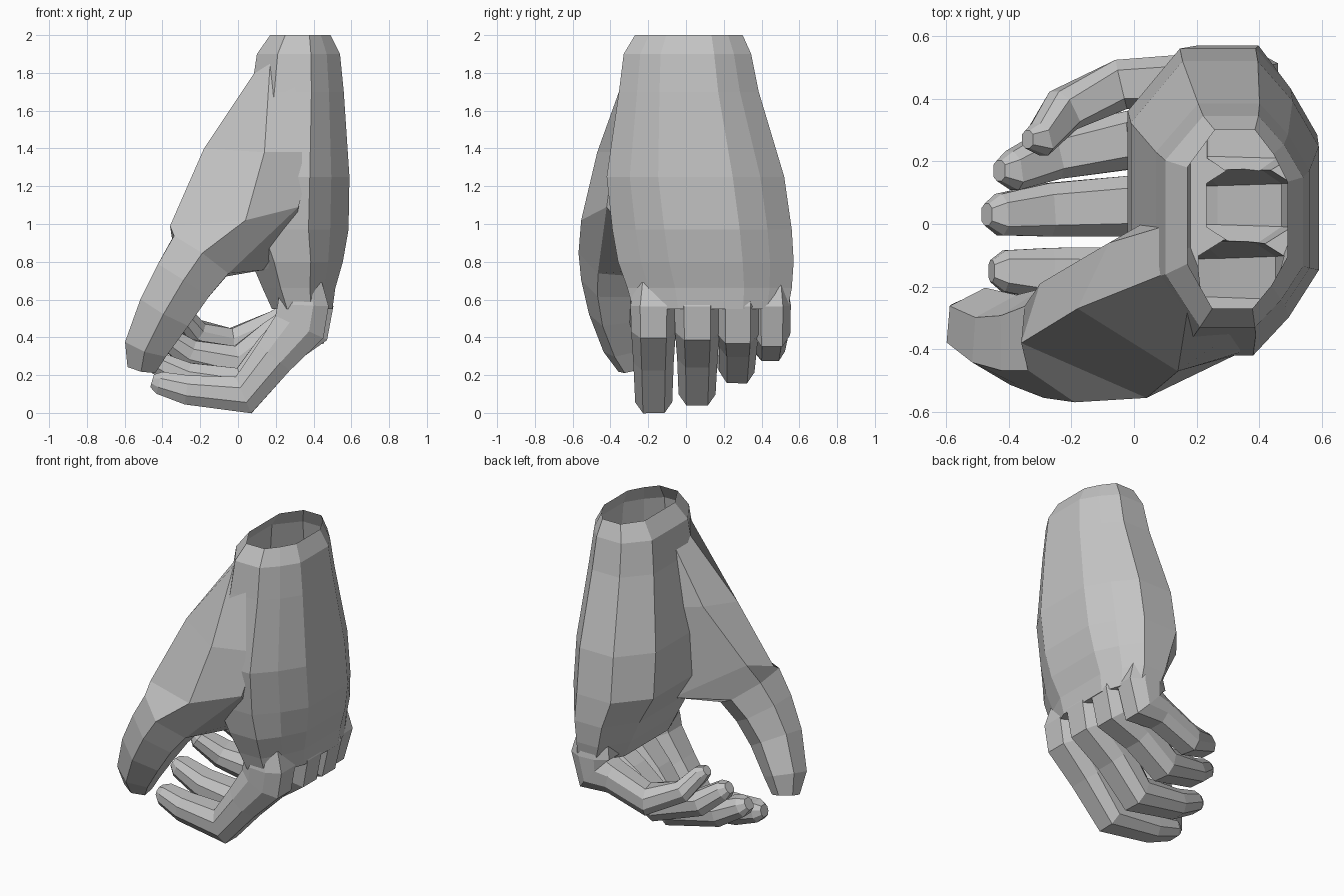
import bpy, bmesh
from mathutils import Vector

cube = bpy.data.objects.get("Cube")
if cube:
    bpy.data.objects.remove(cube, do_unlink=True)

grey = bpy.data.materials.new("plain grey")
grey.use_nodes = True
COLOUR = (0.55, 0.55, 0.55, 1)
grey.diffuse_color = COLOUR
grey.node_tree.nodes["Principled BSDF"].inputs["Base Color"].default_value = COLOUR


def loft(name, rings):
    """Closed solid through a list of rings with equal point counts."""
    bm = bmesh.new()
    loops = [[bm.verts.new(p) for p in ring] for ring in rings]
    n = len(loops[0])
    for a, b in zip(loops, loops[1:]):
        for i in range(n):
            j = (i + 1) % n
            bm.faces.new((a[i], a[j], b[j], b[i]))
    bm.faces.new(loops[0])
    bm.faces.new(loops[-1])
    bmesh.ops.recalc_face_normals(bm, faces=bm.faces)
    mesh = bpy.data.meshes.new(name)
    bm.to_mesh(mesh)
    bm.free()
    mesh.materials.append(grey)
    obj = bpy.data.objects.new(name, mesh)
    bpy.context.collection.objects.link(obj)
    return obj


def palm_ring(z, x0, x1, y0, y1):
    """Chamfered outline filling the given bounds at height z."""
    cx, cy, rx, ry = (x0 + x1) / 2, (y0 + y1) / 2, (x1 - x0) / 2, (y1 - y0) / 2
    shape = [(1, -.42), (1, .42), (.72, .73), (.35, 1), (-.45, 1),
             (-1, .58), (-1, -.5), (-.5, -1), (.3, -1), (.68, -.74)]
    return [(cx + rx * u, cy + ry * v, z) for u, v in shape]


def tube_rings(sections, shape):
    """Rings across a bent path; each section is x, y, z, half width, half depth."""
    centres = [Vector(s[:3]) for s in sections]
    rings = []
    for i, (x, y, z, w, d) in enumerate(sections):
        along = Vector()
        if i > 0:
            along += (centres[i] - centres[i - 1]).normalized()
        if i < len(sections) - 1:
            along += (centres[i + 1] - centres[i]).normalized()
        along.normalize()
        side = Vector((0, 1, 0))
        side = (side - along * side.dot(along)).normalized()
        depth = along.cross(side)
        rings.append([centres[i] + side * w * u + depth * d * v for u, v in shape])
    return rings


HEXAGON = [(1, 0), (.5, 1), (-.5, 1), (-1, 0), (-.5, -1), (.5, -1)]
OCTAGON = [(1, .4), (.58, 1), (-.58, 1), (-1, .4),
           (-1, -.4), (-.58, -1), (.58, -1), (1, -.4)]

# Wrist and palm
hand = loft("hand", [palm_ring(*r) for r in (
    (2.0, .17, .49, -.27, .30),
    (1.9, .10, .54, -.33, .345),
    (1.7, .07, .56, -.355, .385),
    (1.25, -.01, .59, -.42, .52),
    (.97, -.02, .585, -.39, .56),
    (.80, .07, .555, -.36, .57),
    (.66, .13, .515, -.31, .56),
    (.55, .18, .50, -.28, .54))])

# Thumb, widening upwards into the ball of the hand
thumb_base = [
    [(.25, .1, 1.85), (.4, -.1, 1.85), (.36, -.31, 1.85),
     (.17, -.28, 1.85), (.12, -.15, 1.85), (.12, .0, 1.85)],
    [(.2, .1, 1.4), (.4, -.1, 1.38), (.4, -.38, 1.38),
     (.14, -.47, 1.38), (-.18, -.27, 1.4), (-.08, -.06, 1.42)],
    [(.08, .02, .82), (.27, -.18, .78), (.32, -.42, 1.09),
     (.04, -.555, 1.02), (-.36, -.38, .99), (-.3, -.19, 1.05)]]
thumb_tip = tube_rings([
    (-.2, -.365, .83, .205, .175),
    (-.29, -.38, .7, .175, .16),
    (-.385, -.37, .54, .145, .145),
    (-.485, -.32, .35, .12, .115),
    (-.51, -.29, .235, .07, .075)], HEXAGON)
parts = [loft("thumb", thumb_base + thumb_tip)]

# Fingers: root x, root y, tip y, bend height, bend x, tip x, rise to the tip, size
fingers = {
    "index_finger": (.335, -.172, -.15, .095, .03, -.465, .075, 1.0),
    "middle_finger": (.36, .06, .03, .138, .03, -.48, .15, 1.0),
    "ring_finger": (.355, .275, .17, .255, .0, -.44, .18, .95),
    "little_finger": (.315, .455, .27, .36, -.04, -.35, .2, .82)}
for name, (x0, y0, y1, z, bend, tip, rise, s) in fingers.items():
    drop = .57 - z
    mid = bend + (tip - bend) * .6
    parts.append(loft(name, tube_rings([
        (x0, y0, .68, .1 * s, .11),
        (x0 + .01, y0, .57, .122 * s, .135),
        (x0 - .01, y0, .455, .118 * s, .14),
        (.19, y0, z + drop * .42, .107 * s, .11 * s),
        (bend, y0 * .95 + y1 * .05, z, .098 * s, .105 * s),
        (mid, y0 * .5 + y1 * .5, z + rise * .35, .085 * s, .078 * s),
        (tip + .05, y1, z + rise * .85, .066 * s, .06 * s),
        (tip + .01, y1, z + rise, .035 * s, .035 * s)], OCTAGON)))

# Join the parts into one skin
bpy.context.view_layer.objects.active = hand
for part in parts:
    mod = hand.modifiers.new(part.name, "BOOLEAN")
    mod.operation = "UNION"
    mod.solver = "EXACT"
    mod.object = part
    bpy.ops.object.modifier_apply(modifier=mod.name)
    bpy.data.objects.remove(part, do_unlink=True)

# Open the wrist
bm = bmesh.new()
bm.from_mesh(hand.data)
lid = [f for f in bm.faces if min(v.co.z for v in f.verts) > 1.99]
bmesh.ops.delete(bm, geom=lid, context="FACES")
bm.to_mesh(hand.data)
bm.free()
